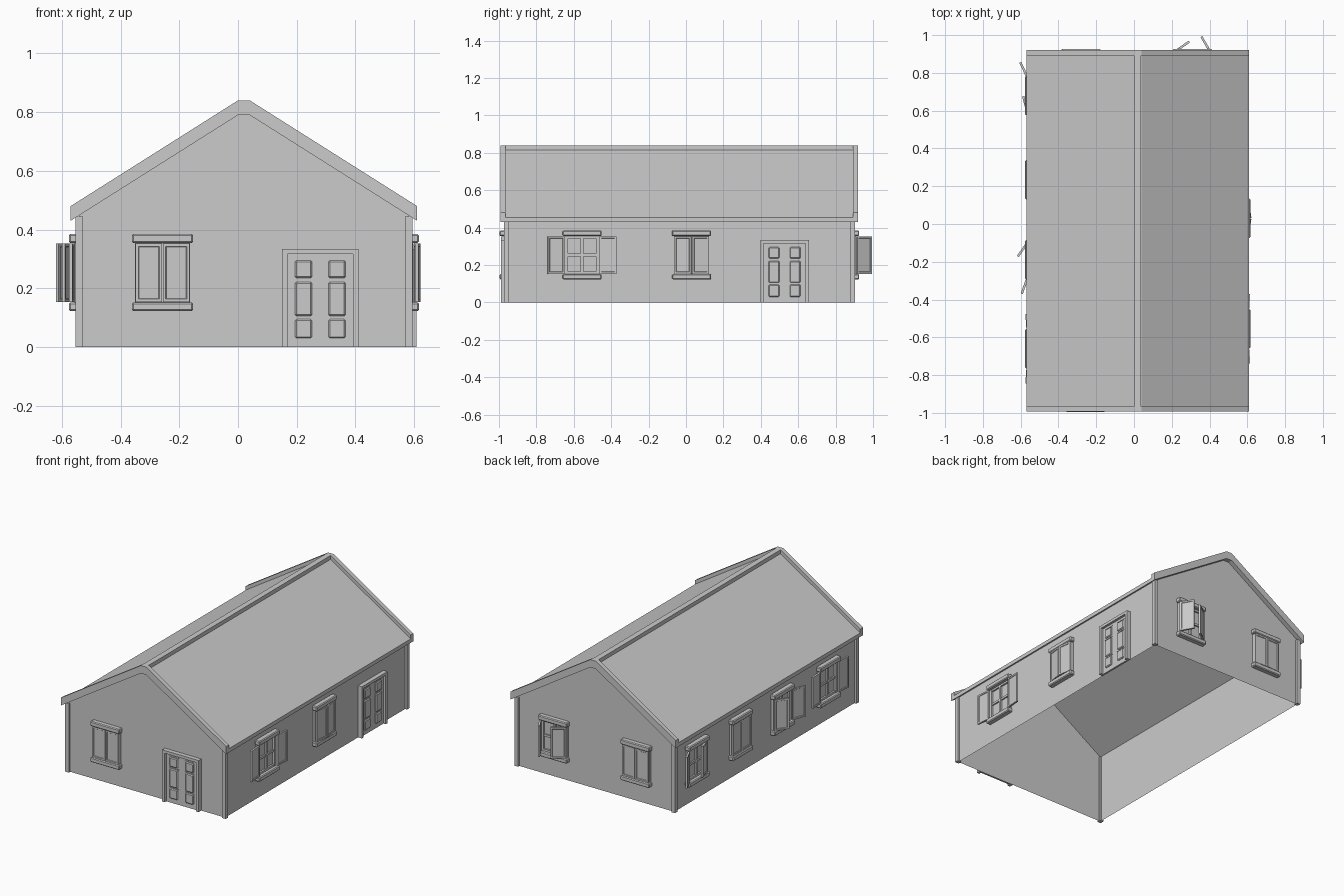
import bpy, bmesh, math
from mathutils import Matrix, Vector

if "Cube" in bpy.data.objects:
    bpy.data.objects.remove(bpy.data.objects["Cube"])

CX, CY = 0.02, -0.035          # centre of the house body
HX, HY = 0.56, 0.925           # half size of the walls


def finish(name, bm, mat=None):
    if mat:
        bm.transform(mat)
    bmesh.ops.recalc_face_normals(bm, faces=bm.faces)
    me = bpy.data.meshes.new(name)
    bm.to_mesh(me)
    bm.free()
    ob = bpy.data.objects.new(name, me)
    bpy.context.collection.objects.link(ob)
    return ob


def add_box(bm, x0, x1, y0, y1, z0, z1, bevel=0):
    m = (Matrix.Translation(((x0 + x1) / 2, (y0 + y1) / 2, (z0 + z1) / 2))
         @ Matrix.Diagonal((x1 - x0, y1 - y0, z1 - z0, 1)))
    vs = bmesh.ops.create_cube(bm, size=1, matrix=m)['verts']
    if bevel:
        es = list({e for v in vs for e in v.link_edges})
        bmesh.ops.bevel(bm, geom=es, offset=bevel, segments=1, affect='EDGES')


def extrude_profile(name, pts, y0, y1):
    bm = bmesh.new()
    f = bm.faces.new([bm.verts.new((x, y0, z)) for x, z in pts])
    r = bmesh.ops.extrude_face_region(bm, geom=[f])
    vs = [g for g in r['geom'] if isinstance(g, bmesh.types.BMVert)]
    bmesh.ops.translate(bm, verts=vs, vec=(0, y1 - y0, 0))
    return finish(name, bm)


# Walls: open shell with gables
slope = 0.36 / 0.57
ze = 0.43 + 0.03 * slope
gable = [(CX - HX, 0), (CX - HX, ze), (0, 0.79), (0.04, 0.79), (CX + HX, ze), (CX + HX, 0)]
bm = bmesh.new()
ends = []
for y in (CY - HY, CY + HY):
    vs = [bm.verts.new((x, y, z)) for x, z in gable]
    bm.faces.new(vs)
    ends.append(vs)
for i in (0, 4):
    bm.faces.new((ends[0][i], ends[0][i + 1], ends[1][i + 1], ends[1][i]))
finish("walls", bm)

# Corner boards
bm = bmesh.new()
for sx in (-1, 1):
    for sy in (-1, 1):
        x, y = CX + sx * (HX + 0.001), CY + sy * (HY + 0.001)
        add_box(bm, x - 0.013, x + 0.013, y - 0.013, y + 0.013, 0, 0.445)
finish("corner_boards", bm)


# Roof: panels, raised barge strips at both ends and a ridge cap
def roof_profile(t):
    under = [(-0.57, 0.43), (0, 0.79), (0.04, 0.79), (0.61, 0.43)]
    return under + [(x, z + t) for x, z in reversed(under)]


RY0, RY1 = -0.993, 0.92
extrude_profile("roof_panels", roof_profile(0.025), RY0 + 0.02, RY1 - 0.02)
extrude_profile("barge_front", roof_profile(0.05), RY0, RY0 + 0.028)
extrude_profile("barge_back", roof_profile(0.05), RY1 - 0.028, RY1)
bm = bmesh.new()
add_box(bm, 0, 0.036, RY0 + 0.028, RY1 - 0.028, 0.80, 0.84)
finish("ridge_cap", bm)

# Wall frames: local x runs along the wall, local -y points outward
SIDES = {
    "front": Matrix.Translation((0, CY - HY, 0)),
    "right": Matrix.Translation((CX + HX, 0, 0)) @ Matrix.Rotation(math.pi / 2, 4, 'Z'),
    "back": Matrix.Translation((0, CY + HY, 0)) @ Matrix.Rotation(math.pi, 4, 'Z'),
    "left": Matrix.Translation((CX - HX, 0, 0)) @ Matrix.Rotation(-math.pi / 2, 4, 'Z'),
}
W = 0.0925                     # half window width, also shutter width


def shutter(name, mat, sign, angle):
    bm = bmesh.new()
    xs = sorted((0, sign * (W - 0.001)))
    add_box(bm, xs[0], xs[1], -0.006, 0.006, 0.153, 0.353)
    bm.normal_update()
    big = [f for f in bm.faces if abs(f.normal.y) > 0.9]
    bmesh.ops.inset_individual(bm, faces=big, thickness=0.014)
    bmesh.ops.inset_individual(bm, faces=big, thickness=0.003, depth=-0.003)
    turn = Matrix.Rotation(math.radians(-sign * angle), 4, 'Z')
    finish(name, bm, mat @ Matrix.Translation((-sign * W, -0.023, 0)) @ turn)


def window(side, u, left_angle, right_angle):
    mat = SIDES[side] @ Matrix.Translation((u, 0, 0))
    bm = bmesh.new()
    # Lintel and sill
    add_box(bm, -0.104, 0.104, -0.036, 0.0, 0.354, 0.385, 0.005)
    add_box(bm, -0.104, 0.104, -0.036, 0.0, 0.122, 0.152, 0.005)
    # Frame and glazing bars
    for s in (-1, 1):
        add_box(bm, s * 0.084 - 0.009, s * 0.084 + 0.009, -0.016, 0, 0.15, 0.356)
    add_box(bm, -0.008, 0.008, -0.014, 0, 0.15, 0.356)
    add_box(bm, -0.08, 0.08, -0.012, 0, 0.246, 0.26)
    add_box(bm, -0.08, 0.08, -0.014, 0, 0.152, 0.165)
    add_box(bm, -0.08, 0.08, -0.014, 0, 0.342, 0.355)
    add_box(bm, -0.08, 0.08, -0.003, 0, 0.15, 0.356)
    finish(side + "_window", bm, mat)
    shutter(side + "_shutter_a", mat, 1, left_angle)
    shutter(side + "_shutter_b", mat, -1, right_angle)


def door(side, u):
    mat = SIDES[side] @ Matrix.Translation((u, 0, 0))
    bm = bmesh.new()
    # Door frame
    for s in (-1, 1):
        add_box(bm, s * 0.121 - 0.009, s * 0.121 + 0.009, -0.028, 0, 0, 0.334)
    add_box(bm, -0.112, 0.112, -0.028, 0, 0.316, 0.334)
    # Leaf with six raised panels
    add_box(bm, -0.112, 0.112, -0.012, 0, 0, 0.316)
    for z0, z1 in ((0.03, 0.095), (0.105, 0.222), (0.235, 0.295)):
        for c in (-0.057, 0.057):
            add_box(bm, c - 0.029, c + 0.029, -0.02, -0.006, z0, z1, 0.005)
    # Rails between panel rows
    for z in (0.098, 0.226, 0.3):
        for c in (-0.057, 0.057):
            add_box(bm, c - 0.034, c + 0.034, -0.015, -0.006, z - 0.002, z + 0.002)
    finish(side + "_door", bm, mat)


# Side, position along the wall, opening angles of both shutters
for args in (("front", -0.257, 0, 0),
             ("right", -0.555, 176, 176), ("right", 0.03, 8, 8),
             ("back", -0.31, 60, 35), ("back", 0.28, 3, 3),
             ("left", -0.68, 155, 15), ("left", -0.235, 0, 0),
             ("left", 0.19, 35, 160), ("left", 0.66, 176, 176)):
    window(*args)
door("front", 0.28)
door("right", 0.527)
